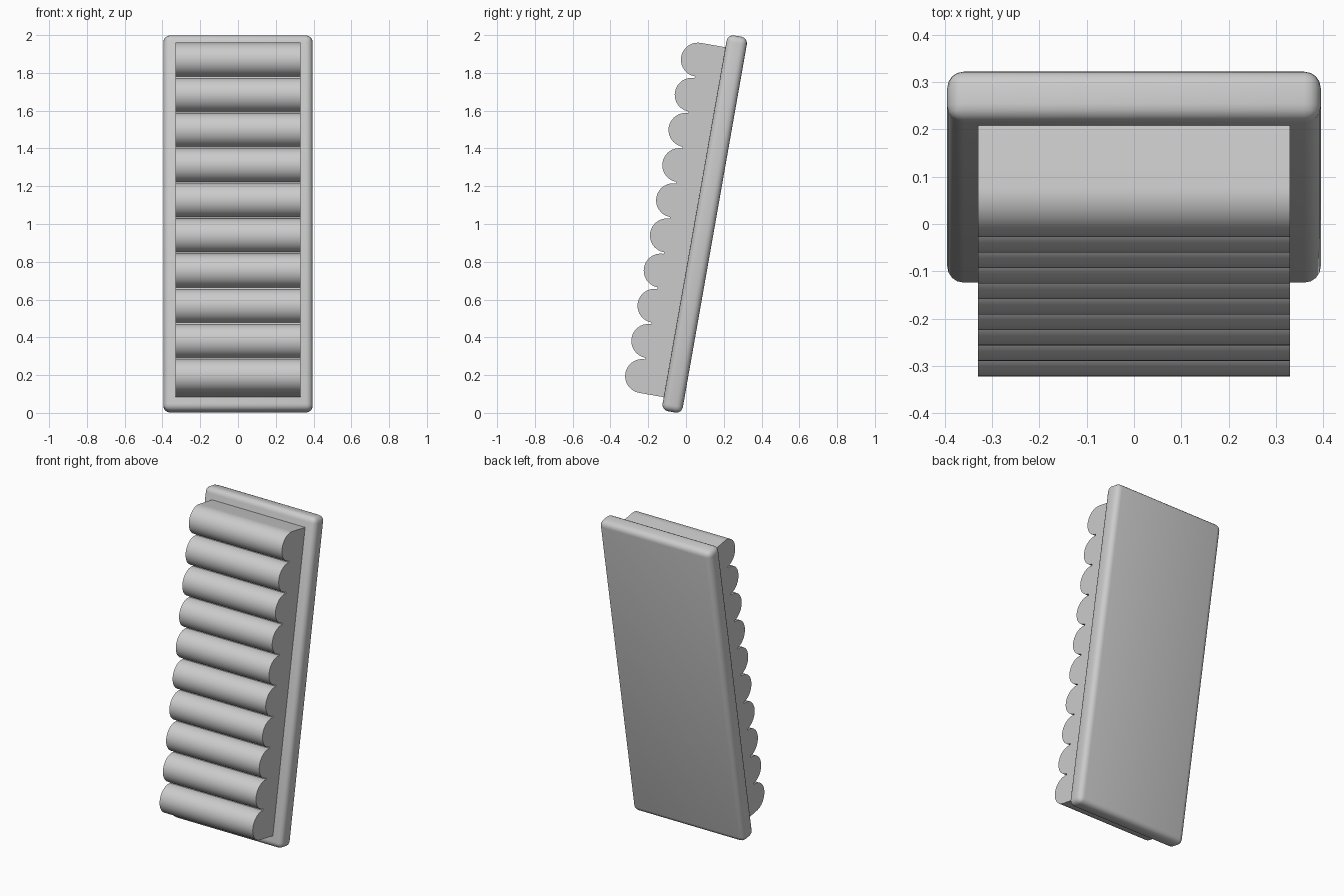
import bpy, bmesh, math

cube = bpy.data.objects.get("Cube")
if cube:
    bpy.data.objects.remove(cube, do_unlink=True)

# Single grey material
grey = bpy.data.materials.new("light grey")
grey.use_nodes = True
colour = (0.6, 0.6, 0.6, 1)
grey.diffuse_color = colour
grey.node_tree.nodes["Principled BSDF"].inputs["Base Color"].default_value = colour

LEAN = math.radians(-10)
CENTRE = (0, 0.099, 1)
WIDTH, THICK, LENGTH = 0.79, 0.109, 2.02
PAD_HALF, PAD_DEPTH = 0.33, 0.132
ROLLS, PITCH, RADIUS, STEPS = 10, 0.189, 0.09, 20


def add_part(name, bm):
    """Turn a bmesh into a leaning, smooth-shaded object."""
    bmesh.ops.recalc_face_normals(bm, faces=bm.faces)
    mesh = bpy.data.meshes.new(name)
    bm.to_mesh(mesh)
    bm.free()
    mesh.materials.append(grey)
    obj = bpy.data.objects.new(name, mesh)
    bpy.context.collection.objects.link(obj)
    obj.location = CENTRE
    obj.rotation_euler.x = LEAN
    bpy.ops.object.select_all(action='DESELECT')
    obj.select_set(True)
    bpy.context.view_layer.objects.active = obj
    bpy.ops.object.shade_smooth_by_angle(angle=math.radians(35))
    return obj


# Back board with rounded edges
bm = bmesh.new()
bmesh.ops.create_cube(bm, size=1)
bmesh.ops.scale(bm, vec=(WIDTH, THICK, LENGTH), verts=bm.verts)
bmesh.ops.bevel(bm, geom=bm.edges[:], offset=0.035, segments=4,
                profile=0.5, affect='EDGES')
add_part("back_board", bm)

# Padded front: a side profile of half-round rolls, extruded across the width
front = -THICK / 2
roll_line = front - PAD_DEPTH
first = -PITCH * (ROLLS - 1) / 2
profile = [(front + 0.01, first - RADIUS)]
for i in range(ROLLS):
    for s in range(STEPS + 1):
        a = math.pi * s / STEPS
        profile.append((roll_line - RADIUS * math.sin(a),
                        first + i * PITCH - RADIUS * math.cos(a)))
profile.append((front + 0.01, -first + RADIUS))

bm = bmesh.new()
verts = [bm.verts.new((-PAD_HALF, y, z)) for y, z in profile]
side = bm.faces.new(verts)
extruded = bmesh.ops.extrude_face_region(bm, geom=[side], use_keep_orig=True)
moved = [g for g in extruded["geom"] if isinstance(g, bmesh.types.BMVert)]
bmesh.ops.translate(bm, vec=(2 * PAD_HALF, 0, 0), verts=moved)
add_part("ribbed_cushion", bm)
